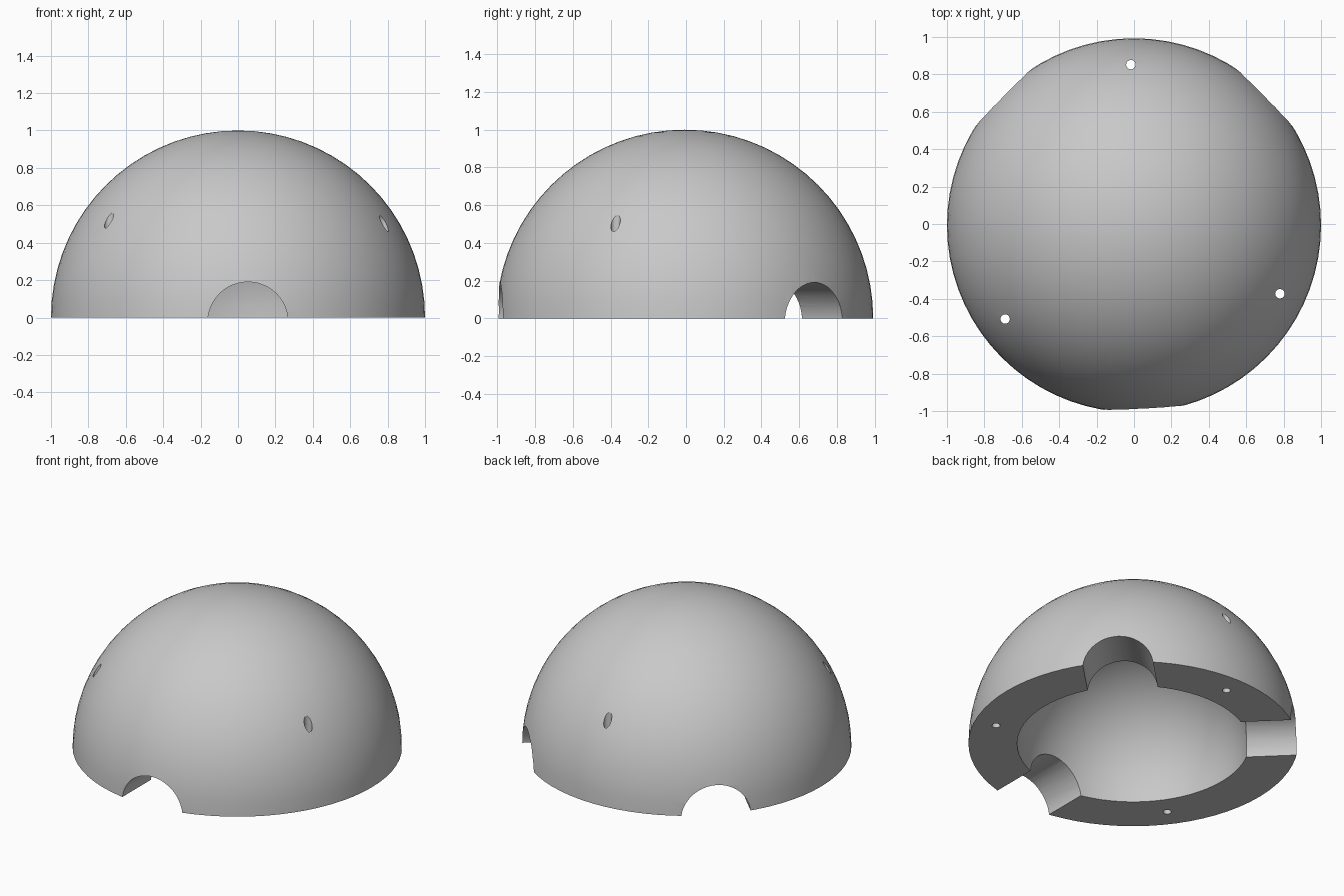
import bpy, bmesh
from math import sin, cos, pi, radians
from mathutils import Vector, Matrix

if "Cube" in bpy.data.objects:
    bpy.data.objects.remove(bpy.data.objects["Cube"])

OUTER, INNER = 1.0, 0.705
SHIFT_Y = -0.007          # centres the notched dome on the y axis
STEPS, SEGMENTS = 18, 72

grey = bpy.data.materials.new("plain grey")
grey.diffuse_color = (0.58, 0.58, 0.58, 1)
grey.use_nodes = True
grey.node_tree.nodes["Principled BSDF"].inputs["Base Color"].default_value = grey.diffuse_color


def make_object(name, bm):
    bmesh.ops.recalc_face_normals(bm, faces=bm.faces)
    mesh = bpy.data.meshes.new(name)
    bm.to_mesh(mesh)
    bm.free()
    mesh.materials.append(grey)
    obj = bpy.data.objects.new(name, mesh)
    bpy.context.collection.objects.link(obj)
    return obj


def make_cutter(name, radius, length, matrix, sides):
    bm = bmesh.new()
    bmesh.ops.create_cone(bm, cap_ends=True, segments=sides, radius1=radius,
                          radius2=radius, depth=length, matrix=matrix)
    return make_object(name, bm)


# Thick hollow dome, spun from a half cross-section
bm = bmesh.new()
angles = [pi / 2 * i / STEPS for i in range(STEPS + 1)]
outer = [Vector((OUTER * cos(a), 0, OUTER * sin(a))) for a in angles]
inner = [Vector((INNER * cos(a), 0, INNER * sin(a))) for a in angles]
outer[-1].x = inner[-1].x = 0
profile = [bm.verts.new(p) for p in inner[::-1] + outer]
edges = [bm.edges.new(pair) for pair in zip(profile, profile[1:])]
bmesh.ops.spin(bm, geom=profile + edges, cent=(0, 0, 0), axis=(0, 0, 1),
               angle=2 * pi, steps=SEGMENTS)
bmesh.ops.remove_doubles(bm, verts=bm.verts, dist=0.0005)
bmesh.ops.translate(bm, verts=bm.verts, vec=(0, SHIFT_Y, 0))
dome = make_object("dome_shell", bm)

cutters = []

# Three arched doorways through the wall: heading in degrees, sideways offset
for i, (heading, side) in enumerate([(-90, 0.053), (44.5, 0), (135.5, 0)]):
    turn = Matrix.Rotation(radians(heading), 4, 'Z')
    place = (Matrix.Translation((0, SHIFT_Y, 0)) @ turn
             @ Matrix.Translation((0.85, side, -0.025))
             @ Matrix.Rotation(pi / 2, 4, 'Y'))
    cutters.append(make_cutter(f"doorway_cutter_{i + 1}", 0.215, 0.9, place, 48))

# Three slim vertical bolt holes
for i, (x, y) in enumerate([(-0.017, 0.852), (0.78, -0.373), (-0.689, -0.508)]):
    place = Matrix.Translation((x, y, 0.4))
    cutters.append(make_cutter(f"bolt_hole_cutter_{i + 1}", 0.025, 1.6, place, 24))

for cutter in cutters:
    cutter.hide_render = True
    mod = dome.modifiers.new(cutter.name, 'BOOLEAN')
    mod.operation = 'DIFFERENCE'
    mod.solver = 'EXACT'
    mod.object = cutter

# Bake the cuts, then drop the cutters
bpy.ops.object.select_all(action='DESELECT')
bpy.context.view_layer.objects.active = dome
dome.select_set(True)
for mod in list(dome.modifiers):
    bpy.ops.object.modifier_apply(modifier=mod.name)
for cutter in cutters:
    bpy.data.objects.remove(cutter)
bpy.ops.object.shade_smooth_by_angle(angle=radians(30))
